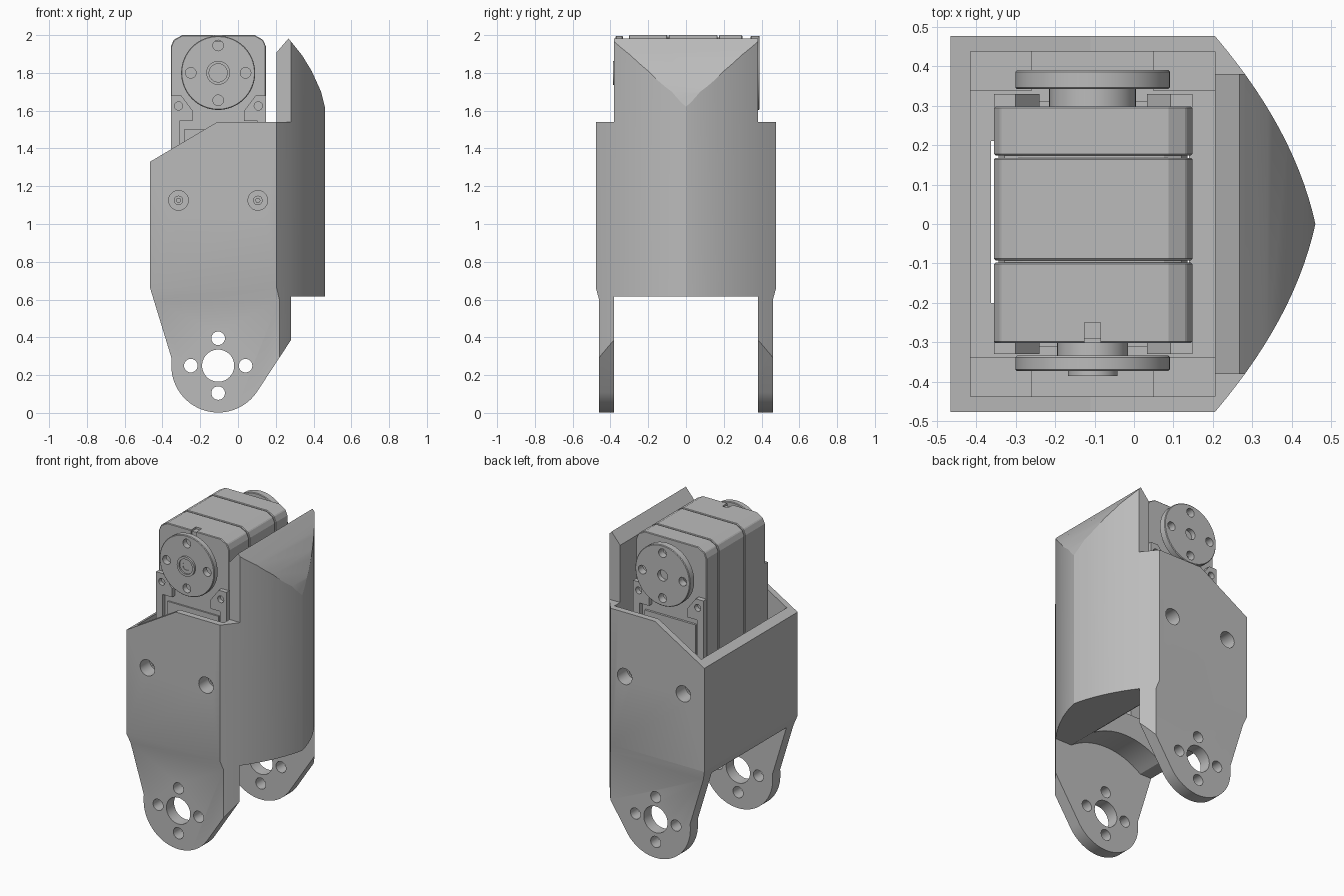
import bpy, bmesh, math
from mathutils import Vector

cube = bpy.data.objects.get("Cube")
if cube:
    bpy.data.objects.remove(cube, do_unlink=True)

grey = bpy.data.materials.new("plain grey")
grey.use_nodes = True
grey.diffuse_color = (0.5, 0.5, 0.5, 1)
grey.node_tree.nodes["Principled BSDF"].inputs["Base Color"].default_value = (0.5, 0.5, 0.5, 1)

AXIS = {"x": lambda p, t: (t, p[0], p[1]),
        "y": lambda p, t: (p[0], t, p[1]),
        "z": lambda p, t: (p[0], p[1], t)}


def prism(name, pts, axis, a, b):
    """Extrude a closed outline along an axis from a to b."""
    bm = bmesh.new()
    face = bm.faces.new([bm.verts.new(AXIS[axis](p, a)) for p in pts])
    new = bmesh.ops.extrude_face_region(bm, geom=[face])["geom"]
    move = Vector(AXIS[axis]((0, 0), b - a))
    bmesh.ops.translate(bm, vec=move, verts=[g for g in new if isinstance(g, bmesh.types.BMVert)])
    bmesh.ops.recalc_face_normals(bm, faces=bm.faces)
    mesh = bpy.data.meshes.new(name)
    bm.to_mesh(mesh)
    bm.free()
    mesh.materials.append(grey)
    ob = bpy.data.objects.new(name, mesh)
    bpy.context.collection.objects.link(ob)
    return ob


def box(name, x0, x1, y0, y1, z0, z1):
    return prism(name, [(x0, y0), (x1, y0), (x1, y1), (x0, y1)], "z", z0, z1)


def arc(cx, cz, r, start=0, end=360, n=48):
    full = end - start == 360
    steps = n if full else n - 1
    angles = [math.radians(start + (end - start) * i / steps) for i in range(n)]
    return [(cx + r * math.cos(t), cz + r * math.sin(t)) for t in angles]


def disc(name, cx, cz, r, y0, y1, n=48):
    return prism(name, arc(cx, cz, r, n=n), "y", y0, y1)


def apply_modifiers(ob):
    graph = bpy.context.evaluated_depsgraph_get()
    mesh = bpy.data.meshes.new_from_object(ob.evaluated_get(graph))
    ob.modifiers.clear()
    ob.data = mesh


def combine(ob, tool, operation="DIFFERENCE"):
    mod = ob.modifiers.new("cut", "BOOLEAN")
    mod.object, mod.operation, mod.solver = tool, operation, "EXACT"
    apply_modifiers(ob)
    bpy.data.objects.remove(tool, do_unlink=True)


def bevel(ob, width, segments=1):
    mod = ob.modifiers.new("bevel", "BEVEL")
    mod.width, mod.segments, mod.limit_method = width, segments, "ANGLE"
    apply_modifiers(ob)


def ring_of_holes(ob, cx, cz, spread, r, y0, y1):
    for dx, dz in ((1, 0), (-1, 0), (0, 1), (0, -1)):
        combine(ob, disc("hole", cx + dx * spread, cz + dz * spread, r, y0, y1, 24))


CX = -0.105        # shared x of both joint axes
LOW, HIGH = 0.25, 1.8   # heights of the joint axes

# Bracket: pointed plan intersected with the side outline
half = 0.477
ys = [half * i / 14 for i in range(-14, 15)]
plan = [(0.46 - 0.217 * abs(y) - 0.666 * y * y, y) for y in ys]
bracket = prism("bracket", plan + [(-0.6, half), (-0.6, -half)], "z", -0.1, 2.1)
outline = [(-0.465, 1.33), (-0.465, 0.66), (-0.352, 0.29)]
outline += arc(CX, LOW, 0.248, 180, 325, 28)
outline += [(0.28, 0.385), (0.5, 0.385), (0.5, 1.46), (0.46, 1.62), (0.44, 1.70),
            (0.39, 1.81), (0.34, 1.892), (0.28, 1.967), (0.267, 1.982),
            (0.15, 1.846), (0.15, 1.54), (-0.11, 1.54)]
combine(bracket, prism("side_outline", outline, "y", -0.7, 0.7), "INTERSECT")

# Gap between the legs, with a round clearance above it
combine(bracket, box("leg_gap", -0.8, 0.8, -0.382, 0.382, -0.3, 0.615))
combine(bracket, disc("clearance", CX, LOW, 0.45, -0.382, 0.382, 80))

# Thinner legs and lower shoulders on both sides
for s in (-1, 1):
    shave = [(0.46, -0.2), (0.46, 0.6), (0.4827, 0.68), (0.7, 0.68), (0.7, -0.2)]
    combine(bracket, prism("shave", [(s * y, z) for y, z in shave], "x", -0.8, 0.8))
    y0, y1 = sorted((s * 0.38, s * 0.8))
    combine(bracket, box("shoulder", 0.1, 0.8, y0, y1, 1.54, 2.3))

# Motor pocket, leaving corner posts and a floor with an opening
combine(bracket, box("pocket", -0.415, 0.205, -0.437, 0.437, 1.22, 2.3))
combine(bracket, box("pocket_middle", -0.415, 0.205, -0.337, 0.337, 0.85, 1.3))
combine(bracket, box("pocket_sides", -0.26, 0.05, -0.437, 0.437, 0.85, 1.3))
combine(bracket, box("floor_opening", -0.362, 0.14, -0.2, 0.21, 0.5, 1.0))

# Joint holes and screw holes
combine(bracket, disc("joint_hole", CX, LOW, 0.085, -0.7, 0.7))
ring_of_holes(bracket, CX, LOW, 0.145, 0.036, -0.7, 0.7)
for x in (-0.315, 0.105):
    for s in (-1, 1):
        y0, y1 = sorted((s * 0.38, s * 0.6))
        combine(bracket, disc("screw_recess", x, 1.125, 0.052, y0, y1, 32))
        screw = disc("screw_head", x, 1.125, 0.025, *sorted((s * 0.37, s * 0.40)), 20)
        combine(screw, disc("socket", x, 1.125, 0.012, *sorted((s * 0.385, s * 0.5)), 6))

# Motor body in three slices around a slightly smaller core
MID = -0.1035
BOTTOM = 1.07


def case_outline(inset):
    w, top, c = 0.2515 - inset, 2.0 - inset, 0.06
    right = [(w, BOTTOM + inset), (w, top - c), (w - 0.015, top - 0.025), (w - c, top)]
    return [(MID + x, z) for x, z in right] + [(MID - x, z) for x, z in reversed(right)]


prism("motor_core", case_outline(0.012), "y", -0.29, 0.29)
for name, y0, y1 in (("front", -0.302, -0.098), ("middle", -0.092, 0.168), ("back", 0.174, 0.298)):
    part = prism("motor_case_" + name, case_outline(0), "y", y0, y1)
    bevel(part, 0.004)
    if name == "front":
        combine(part, box("notch", -0.125, -0.085, -0.35, -0.25, 1.965, 2.1))

# End frames: side rails with screw tabs, and a lower panel
rail = [(-0.355, 1.68), (-0.30, 1.68), (-0.24, 1.60), (-0.24, 1.545),
        (-0.31, 1.545), (-0.31, BOTTOM), (-0.355, BOTTOM)]
for end, s in (("front", -1), ("back", 1)):
    y0, y1 = sorted((s * 0.295, s * 0.33))
    for side, m in (("right", 1), ("left", -1)):
        pts = [(MID + m * (x - MID), z) for x, z in rail]
        ob = prism(f"{end}_{side}_rail", pts, "y", y0, y1)
        combine(ob, disc("tab_hole", MID - m * 0.211, 1.625, 0.022, -0.5, 0.5, 20))
    box(f"{end}_lower_panel", -0.285, 0.078, *sorted((s * 0.295, s * 0.312)), BOTTOM, 1.5)

# Front horn with raised centre
disc("front_hub", CX, HIGH, 0.09, -0.34, -0.30)
horn = disc("front_horn", CX, HIGH, 0.196, -0.373, -0.334, 64)
bevel(horn, 0.004)
ring_of_holes(horn, CX, HIGH, 0.145, 0.028, -0.5, -0.2)
boss = disc("front_horn_boss", CX, HIGH, 0.063, -0.386, -0.36)
combine(boss, disc("boss_recess", CX, HIGH, 0.048, -0.5, -0.376))
combine(boss, disc("boss_hole", CX, HIGH, 0.027, -0.5, -0.365, 24))

# Back horn
disc("back_hub", CX, HIGH, 0.11, 0.295, 0.345)
horn = disc("back_horn", CX, HIGH, 0.196, 0.342, 0.39, 64)
bevel(horn, 0.004)
ring_of_holes(horn, CX, HIGH, 0.145, 0.028, 0.2, 0.5)
combine(horn, disc("centre_hole", CX, HIGH, 0.035, 0.36, 0.5, 24))

# Smooth curved walls, keep corners sharp
bpy.ops.object.select_all(action="DESELECT")
for ob in bpy.context.collection.objects:
    if ob.type == "MESH" and grey.name in ob.data.materials:
        ob.select_set(True)
        bpy.context.view_layer.objects.active = ob
bpy.ops.object.shade_smooth_by_angle(angle=math.radians(18))
